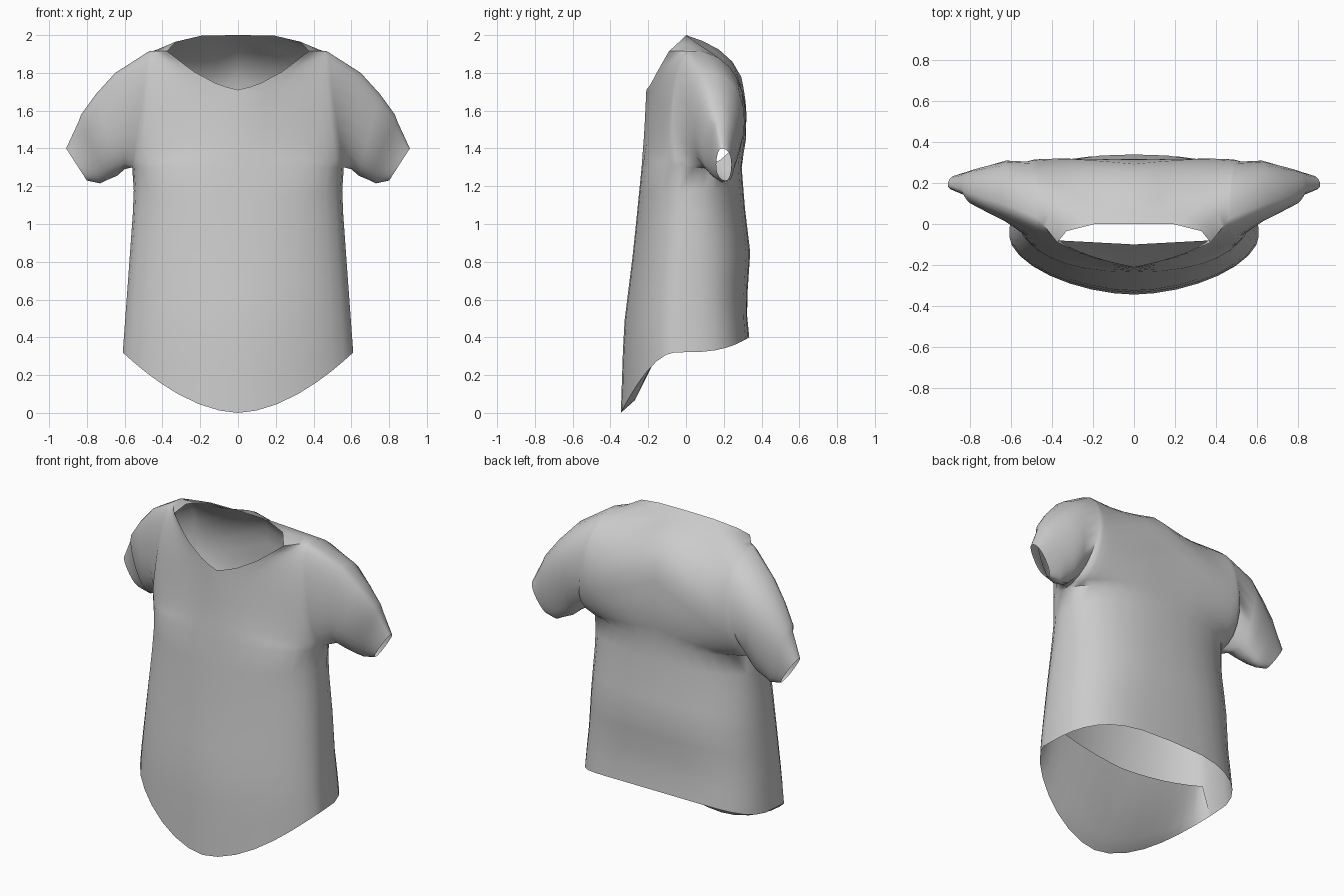
import bpy, bmesh, math
from mathutils import Vector

cube = bpy.data.objects.get("Cube")
if cube:
    bpy.data.objects.remove(cube)

COLS, ROWS, BODY_ROWS = 8, 12, 8
CHEST = 1.3

fabric = bpy.data.materials.new("grey_fabric")
fabric.use_nodes = True
colour = (0.6, 0.6, 0.6, 1)
fabric.diffuse_color = colour
fabric.node_tree.nodes["Principled BSDF"].inputs["Base Color"].default_value = colour


def at(keys, z):
    """Interpolate a value in (height, value) keys."""
    for (z0, v0), (z1, v1) in zip(keys, keys[1:]):
        if z <= z1:
            return v0 + (v1 - v0) * max(0, (z - z0) / (z1 - z0))
    return keys[-1][1]


def along(points, count):
    """Spread count + 1 points evenly along a polyline."""
    points = [Vector(p) for p in points]
    keys, total = [(0, points[0])], 0
    for a, b in zip(points, points[1:]):
        total += (b - a).length
        keys.append((total, b))
    return [at(keys, total * i / count) for i in range(count + 1)]


def signed_power(v, p):
    return math.copysign(abs(v) ** p, v)


# Torso outline by height; the last two set how round its corners are
FRONT = [(0, -.345), (.45, -.33), (.85, -.28), (1.2, -.245), (CHEST, -.235)]
BACK = [(.3, .325), (.4, .335), (.55, .32), (.85, .34), (1.1, .31), (CHEST, .295)]
MIDDLE = [(0, -.07), (.35, -.06), (.8, -.02), (CHEST, .04)]
WIDTH = [(.32, .61), (.8, .575), (1.15, .55), (CHEST, .56)]
FRONT_ROUND = [(.3, 1.12), (CHEST, .88)]
BACK_ROUND = [(.3, .6), (CHEST, .9)]


def torso_point(angle, t):
    """Angle runs from centre front to centre back, t from hem to chest."""
    s, c = math.sin(angle), math.cos(angle)
    hem = .32 * s * s if c > 0 else .32 + .08 * c * c
    z = hem + (CHEST - hem) * t
    depth, corner_round = (FRONT, FRONT_ROUND) if c > 0 else (BACK, BACK_ROUND)
    mid, power = at(MIDDLE, z), at(corner_round, z)
    return Vector((at(WIDTH, z) * abs(s) ** power,
                   mid + (at(depth, z) - mid) * abs(c) ** power, z))


def sleeve_ring(top, bottom, front, back):
    """Closed loop: bottom, front, top, back."""
    top, bottom = Vector(top), Vector(bottom)
    ring = []
    for k in range(2 * ROWS):
        a = math.pi * k / ROWS
        p = bottom.lerp(top, .5 - .5 * signed_power(math.cos(a), .95))
        edge = front if k < ROWS else back
        p.y += (edge - p.y) * abs(math.sin(a)) ** .9
        ring.append(p)
    return ring


bm = bmesh.new()


def loft(rows, closed=False):
    """Skin a list of equally long rows."""
    grid = [[bm.verts.new(p) for p in row] for row in rows]
    for a, b in zip(grid, grid[1:]):
        n = len(a)
        for i in range(n if closed else n - 1):
            j = (i + 1) % n
            bm.faces.new((a[i], a[j], b[j], b[i]))


# Lower torso, from curved hem to chest
angles = [math.pi * i / (2 * COLS) for i in range(2 * COLS + 1)]
loft([[torso_point(a, j / BODY_ROWS) for a in angles] for j in range(BODY_ROWS + 1)])

# Front hem facing, turned up inside the shirt
hem = [torso_point(a, 0) for a in angles[:COLS + 1]]
facing_edge, facing_fold = [], []
for p in hem:
    s = p.x / hem[-1].x
    inner = Vector((p.x * .92, -.1 + .03 * s, .42 + .08 * s * s))
    facing_edge.append(inner)
    facing_fold.append(p.lerp(inner, .3) - Vector((0, 0, .06 * (1 - s * s))))
loft([hem, facing_fold, facing_edge])

# Sleeves, from armhole over the front flap to the narrow cuff
armpit = torso_point(math.pi / 2, 1)
armhole = sleeve_ring((.47, .03, 1.915), armpit, -.06, .305)
loft([armhole,
      sleeve_ring((.65, .1, 1.8), (.6, .16, 1.29), .01, .31),
      sleeve_ring((.75, .13, 1.69), (.64, .19, 1.255), .05, .29),
      sleeve_ring((.83, .16, 1.58), (.70, .2, 1.23), .09, .27),
      sleeve_ring((.845, .17, 1.54), (.73, .21, 1.215), .13, .262),
      sleeve_ring((.91, .19, 1.40), (.80, .21, 1.23), .16, .24)], True)

# Upper chest and back, up to neckline and shoulder seam
corner = (.375, -.09, 1.915)
front_path = (along([(0, at(FRONT, CHEST), CHEST), (0, -.22, 1.5), (0, -.21, 1.71)], 5)
              + along([(0, -.21, 1.71), (.1, -.19, 1.735), (.24, -.15, 1.81), corner],
                      ROWS - 5)[1:])
back_path = (along([(0, at(BACK, CHEST), CHEST), (0, .32, 1.5), (0, .31, 1.65), (0, .29, 1.8),
                    (0, .23, 1.88), (0, .14, 1.95), (0, 0, 2)], ROWS - 3)
             + [Vector((.19, 0, 1.998)), Vector((.33, -.035, 1.965)), Vector(corner)])
front_edge = armhole[:ROWS + 1]
back_edge = [armhole[-j % (2 * ROWS)] for j in range(ROWS + 1)]

for path, edge, start in ((front_path, front_edge, 0), (back_path, back_edge, math.pi)):
    base = [torso_point(abs(start - angles[i]), 1) for i in range(COLS + 1)]
    rows = []
    for j, (inner, outer) in enumerate(zip(path, edge)):
        fade = (1 - j / ROWS) ** 3
        row = []
        for p in base:
            s = p.x / base[-1].x
            bulge = p - base[0].lerp(base[-1], s)
            row.append(inner.lerp(outer, s) + bulge * fade)
        rows.append(row)
    loft(rows)

bmesh.ops.remove_doubles(bm, verts=bm.verts[:], dist=.001)
bmesh.ops.recalc_face_normals(bm, faces=bm.faces[:])
# The shell is open, so make sure its back panel faces outwards
rear = max(bm.faces, key=lambda f: f.calc_center_median().y)
if rear.normal.y < 0:
    bmesh.ops.reverse_faces(bm, faces=bm.faces[:])

mesh = bpy.data.meshes.new("shirt")
bm.to_mesh(mesh)
bm.free()
mesh.materials.append(fabric)
shirt = bpy.data.objects.new("shirt", mesh)
bpy.context.collection.objects.link(shirt)

# Mirror the left half and smooth it
mirror = shirt.modifiers.new("mirror", 'MIRROR')
mirror.use_clip = True
mirror.merge_threshold = .002
bpy.context.view_layer.objects.active = shirt
shirt.select_set(True)
bpy.ops.object.shade_smooth_by_angle(angle=math.radians(60))
